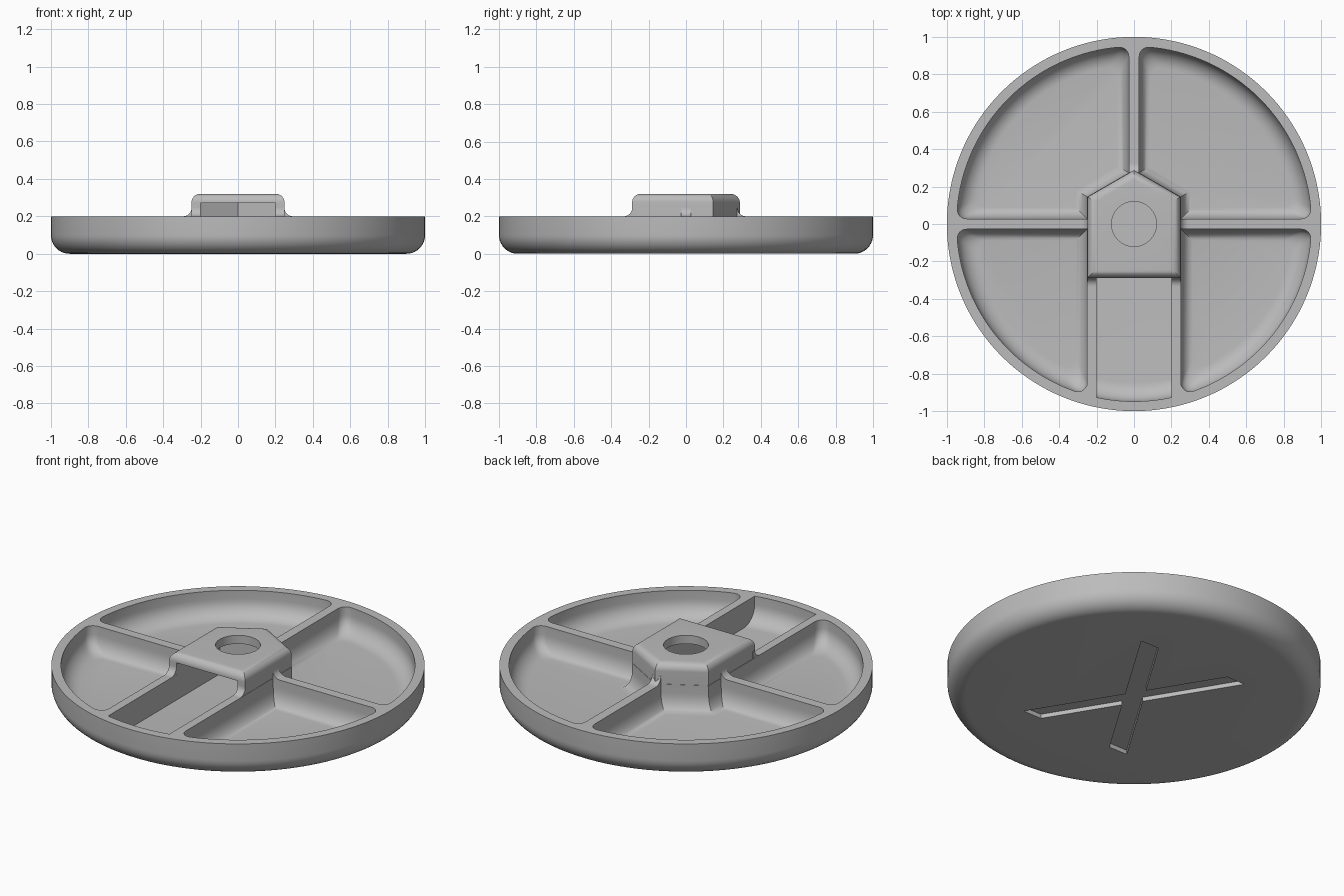
import bpy, bmesh
from math import sin, cos, pi, atan2, sqrt, tan, radians

cube = bpy.data.objects.get("Cube")
if cube:
    bpy.data.objects.remove(cube, do_unlink=True)

grey = bpy.data.materials.new("plain grey")
grey.use_nodes = True
grey.diffuse_color = (0.5, 0.5, 0.5, 1)
grey.node_tree.nodes["Principled BSDF"].inputs["Base Color"].default_value = (0.5, 0.5, 0.5, 1)

RIM, FLOOR, TOP = 0.2, 0.05, 0.32
INNER = 0.948             # inner radius of the rim wall
HALF, APEX = 0.25, 0.29   # hub half width and pointed back
WALL, RIB = 0.05, 0.028   # channel wall, half divider
SLOPE = tan(radians(30))
STEPS = 8


def loft(name, rings):
    """Closed solid skinned through rings of equal point count."""
    bm = bmesh.new()
    loops = [[bm.verts.new(p) for p in ring] for ring in rings]
    n = len(loops[0])
    for low, high in zip(loops, loops[1:]):
        for i in range(n):
            j = (i + 1) % n
            bm.faces.new((low[i], low[j], high[j], high[i]))
    bm.faces.new(loops[0])
    bm.faces.new(loops[-1])
    bmesh.ops.recalc_face_normals(bm, faces=bm.faces)
    mesh = bpy.data.meshes.new(name)
    bm.to_mesh(mesh)
    bm.free()
    mesh.materials.append(grey)
    obj = bpy.data.objects.new(name, mesh)
    bpy.context.collection.objects.link(obj)
    return obj


def activate(obj):
    bpy.ops.object.select_all(action='DESELECT')
    obj.select_set(True)
    bpy.context.view_layer.objects.active = obj


def cut(obj, cutter):
    activate(obj)
    mod = obj.modifiers.new("cut", 'BOOLEAN')
    mod.operation = 'DIFFERENCE'
    mod.solver = 'EXACT'
    mod.object = cutter
    cutter.hide_render = True
    bpy.ops.object.modifier_apply(modifier=mod.name)


def smooth(obj):
    activate(obj)
    bpy.ops.object.shade_smooth_by_angle(angle=radians(30))


def circle(r, z, n=144):
    return [(r * cos(2 * pi * i / n), r * sin(2 * pi * i / n), z) for i in range(n)]


def house(d, z):
    """Pentagon outline of the hub, inset by d."""
    w, apex = HALF - d, APEX - d / cos(radians(30))
    side = apex - SLOPE * w
    return [(-w, -APEX + d, z), (w, -APEX + d, z), (w, side, z), (0, apex, z), (-w, side, z)]


def fillet_levels(radius):
    """(inset fraction, height) pairs for a concave floor fillet."""
    arc = [pi / 2 * i / STEPS for i in range(STEPS + 1)]
    return [(1 - sin(t), FLOOR + radius * (1 - cos(t))) for t in arc]


def pocket_ring(sx, sy, inset, z, top):
    """Quadrant compartment outline with rounded outer corners."""
    d, big, rc = 0.06 * inset, INNER - 0.1 * inset, 0.05
    back = sy > 0
    ax, ay = (RIB if back else HALF) + d, RIB + d
    c1 = (sqrt((big - rc) ** 2 - (ay + rc) ** 2), ay + rc)
    c2 = (ax + rc, sqrt((big - rc) ** 2 - (ax + rc) ** 2))
    p1, p2 = atan2(c1[1], c1[0]), atan2(c2[1], c2[0])
    pts = []
    for c, r, start, end, n in ((c1, rc, -pi / 2, p1, 6), ((0, 0), big, p1, p2, 36), (c2, rc, p2, pi, 6)):
        for i in range(n + 1):
            if i == 0 and r == big or i == 0 and c is c2:
                continue
            t = start + (end - start) * i / n
            pts.append((c[0] + r * cos(t), c[1] + r * sin(t)))
    if back:
        for x in (ax, HALF + d):
            pts.append((x, APEX + d / cos(radians(30)) - SLOPE * x))
        pts.append((HALF + d, ay))
    else:
        pts.append((ax, ay))
    return [(sx * x, sy * y, z) for x, y in pts]


def channel_ring(inset, z):
    """Open front channel running back into the pointed hub cavity."""
    w, big = HALF - WALL, INNER - 0.1 * inset
    hollow = house(WALL, z)[2:]
    end = atan2(w, sqrt(big * big - w * w))
    angles = [-end + 2 * end * i / 12 for i in range(13)]
    return hollow + [(big * sin(a), -big * cos(a), z) for a in angles]


# Round tray with a rounded lower edge
edge = [pi / 2 * i / 10 for i in range(11)]
tray = loft("tray", [circle(0.9 + 0.1 * sin(t), 0.1 - 0.1 * cos(t)) for t in edge] + [circle(1, RIM)])

# Hub with a rounded top edge
bevel = 0.045
hub = loft("hub", [house(0.002, 0.17)] +
           [house(0.002 + bevel * (1 - cos(t)), TOP - bevel * (1 - sin(t))) for t in edge])

# Four compartments
cutters = []
for sx in (1, -1):
    for sy in (1, -1):
        rings = [pocket_ring(sx, sy, f, z, 0) for f, z in fillet_levels(0.1)]
        rings.append(pocket_ring(sx, sy, 0, 0.4, 0))
        cutters.append(loft("compartment_cutter", rings))
        cut(tray, cutters[-1])

# Front channel through tray and hub
channel = loft("channel_cutter", [channel_ring(f, z) for f, z in fillet_levels(0.1)] + [channel_ring(0, 0.27)])
cut(tray, channel)
cut(hub, channel)

# Round hole in the hub roof
hole = loft("hole_cutter", [circle(0.12, 0.22, 64), circle(0.12, 0.4, 64)])
cut(hub, hole)

# Crossed slots in the underside
for s in (1, -1):
    outline = [(0.24, 0.49), (0.36, 0.49), (-0.24, -0.49), (-0.36, -0.49)]
    bar = loft("slot_cutter", [[(s * x, y, z) for x, y in outline] for z in (-0.05, 0.025)])
    cut(tray, bar)
    cutters.append(bar)

for helper in cutters + [channel, hole]:
    bpy.data.objects.remove(helper, do_unlink=True)


def gusset(name, x, y, angle, width):
    """Concave fillet where the hub meets a divider top."""
    r = 0.045
    profile = [(-0.02, -0.01), (r, -0.01)]
    profile += [(r - r * sin(t), r - r * cos(t)) for t in edge] + [(-0.02, r)]
    rings = []
    for side in (-width / 2, width / 2):
        rings.append([(x + u * cos(angle) - side * sin(angle),
                       y + u * sin(angle) + side * cos(angle), RIM + v) for u, v in profile])
    smooth(loft(name, rings))


gusset("left_gusset", HALF - 0.002, 0, 0, 2 * RIB)
gusset("right_gusset", -HALF + 0.002, 0, pi, 2 * RIB)
gusset("back_gusset", 0, APEX - 0.015, pi / 2, 2 * RIB)
for s, name in ((1, "front_left_gusset"), (-1, "front_right_gusset")):
    gusset(name, s * (HALF - WALL / 2), -APEX + 0.002, -pi / 2, WALL - 0.002)

smooth(tray)
smooth(hub)
